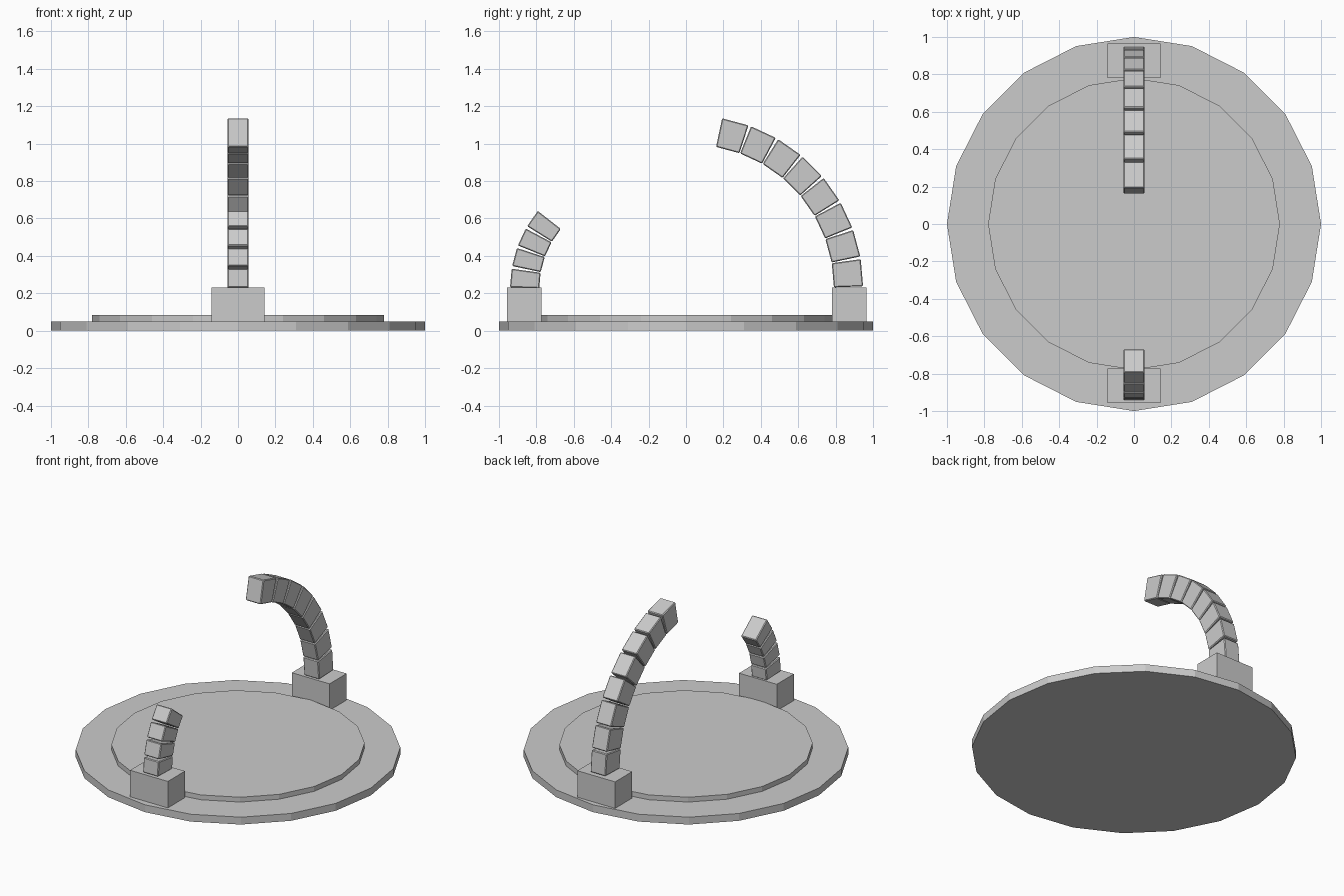
import bpy, bmesh
from math import radians, sin, cos, tan, pi

if "Cube" in bpy.data.objects:
    bpy.data.objects.remove(bpy.data.objects["Cube"])


def make_object(name, bm):
    bmesh.ops.recalc_face_normals(bm, faces=bm.faces)
    mesh = bpy.data.meshes.new(name)
    bm.to_mesh(mesh)
    bm.free()
    ob = bpy.data.objects.new(name, mesh)
    bpy.context.collection.objects.link(ob)
    return ob


def disc(name, radius, z0, z1, sides=20):
    bm = bmesh.new()
    ring = [bm.verts.new((radius * cos(2 * pi * i / sides),
                          radius * sin(2 * pi * i / sides), z0)) for i in range(sides)]
    face = bm.faces.new(ring)
    top = bmesh.ops.extrude_face_region(bm, geom=[face])
    verts = [v for v in top["geom"] if isinstance(v, bmesh.types.BMVert)]
    bmesh.ops.translate(bm, verts=verts, vec=(0, 0, z1 - z0))
    # restore the underside if the extrusion removed it
    if face.is_valid is False:
        bm.faces.new(ring)
    return make_object(name, bm)


def block(name, y, depth=0.184):
    bm = bmesh.new()
    bmesh.ops.create_cube(bm, size=1)
    bmesh.ops.scale(bm, verts=bm.verts, vec=(0.284, depth, 0.18))
    bmesh.ops.translate(bm, verts=bm.verts, vec=(0, y, 0.14))
    return make_object(name, bm)


def arm(name, side, y, z, radius, count, step=10.0):
    """Curved arm of slightly wedge-shaped segments, leaning to the centre."""
    thick, half_w = 0.156, 0.057
    for i in range(count):
        a = radians(step * (i + 0.5))
        mid = radius * radians(step) / 2 - 0.0045
        taper = tan(radians(step * 0.3))
        bm = bmesh.new()
        bmesh.ops.create_cube(bm, size=2)
        for v in bm.verts:
            r = v.co.y * thick / 2
            t = v.co.z * (mid + r * taper)
            rad = radius + r
            v.co = (v.co.x * half_w,
                    side * (y - radius + rad * cos(a) - t * sin(a)),
                    z + rad * sin(a) + t * cos(a))
        ob = make_object(f"{name}_segment_{i + 1}", bm)
        bevel = ob.modifiers.new("edge", "BEVEL")
        bevel.width = 0.005
        bevel.segments = 1


# Stepped round base
disc("base_disc", 1.0, 0.0, 0.05)
disc("raised_floor", 0.78, 0.05, 0.083)

# Arm sockets
block("back_socket", 0.872)
block("front_socket", -0.864)

# Tall back arm and short front arm
arm("back_arm", 1, 0.866, 0.23, 0.84, 8)
arm("front_arm", -1, 0.861, 0.225, 0.575, 4)
